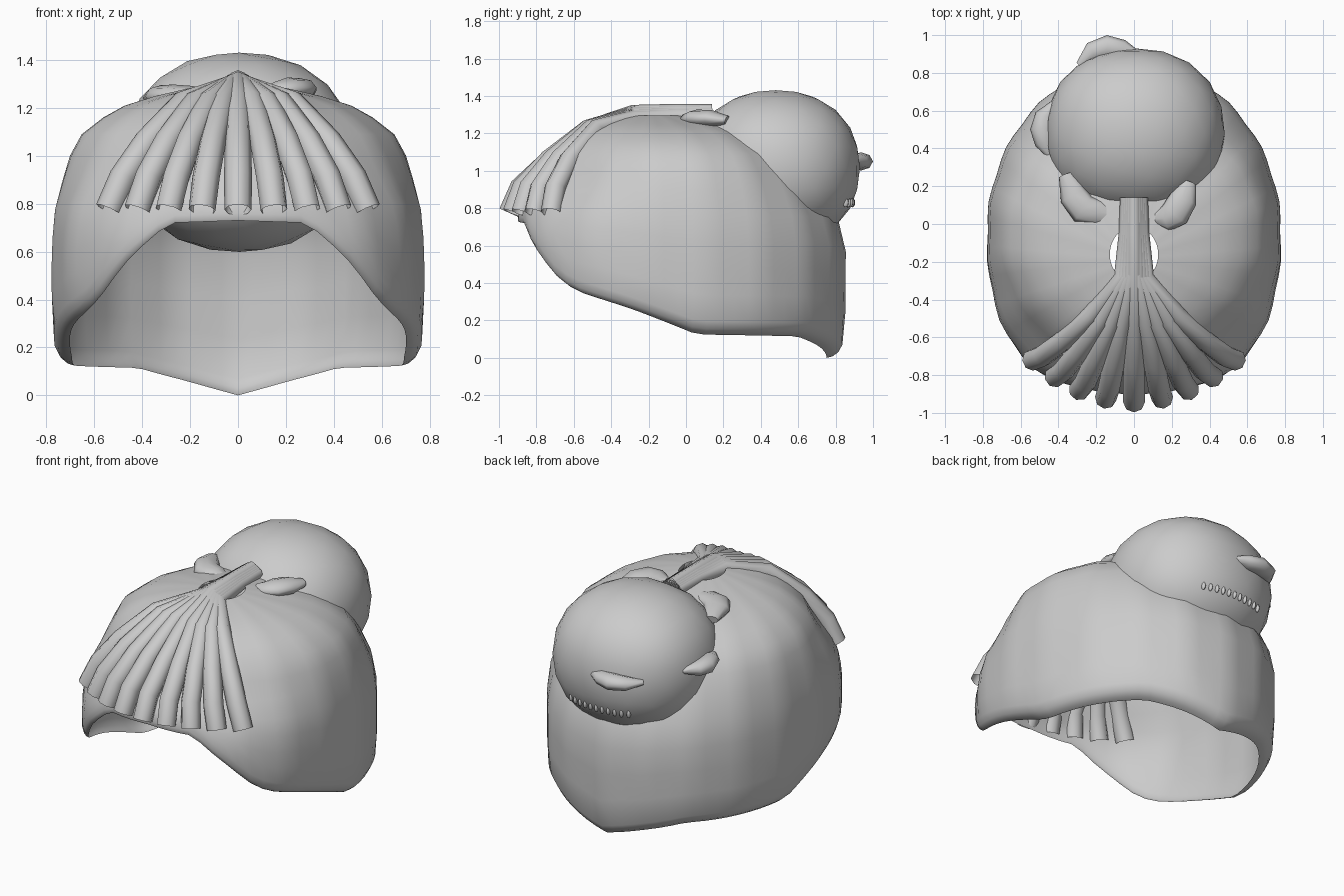
import bpy, bmesh, math
from mathutils import Vector

if "Cube" in bpy.data.objects:
    bpy.data.objects.remove(bpy.data.objects["Cube"])


def lerp_table(t, table):
    # piecewise linear lookup in ascending (key, value) pairs
    if t <= table[0][0]:
        return table[0][1]
    for (a, va), (b, vb) in zip(table, table[1:]):
        if t <= b:
            return va + (vb - va) * (t - a) / (b - a)
    return table[-1][1]


def mesh_object(name, bm):
    me = bpy.data.meshes.new(name)
    bmesh.ops.recalc_face_normals(bm, faces=bm.faces[:])
    for f in bm.faces:
        f.smooth = True
    bm.to_mesh(me)
    bm.free()
    ob = bpy.data.objects.new(name, me)
    bpy.context.collection.objects.link(ob)
    return ob


def tube(name, points, radii, caps=False, flat=1.0):
    # round tube along a path, optionally flattened in z about its first point
    cu = bpy.data.curves.new(name, 'CURVE')
    cu.dimensions = '3D'
    cu.bevel_depth = 1.0
    cu.bevel_resolution = 2
    cu.use_fill_caps = caps
    sp = cu.splines.new('POLY')
    sp.points.add(len(points) - 1)
    z0 = points[0][2]
    for p, co, r in zip(sp.points, points, radii):
        p.co = (co[0], co[1], (co[2] - z0) / flat, 1)
        p.radius = r
    ob = bpy.data.objects.new(name, cu)
    ob.location.z = z0
    ob.scale.z = flat
    bpy.context.collection.objects.link(ob)
    return ob


# hair cap: open shell from the crown hole down to a curled-in hairline
SPREAD = [(0.1, 1.0), (0.6, 1.005), (0.8, .985), (1.0, .91), (1.07, .87),
          (1.13, .80), (1.22, .59), (1.27, .35), (1.295, .165)]
SHRINK = [(0.6, 0), (0.8, .04), (1.0, .11), (1.13, .12), (1.22, .07), (1.27, 0)]
HAIRLINE = [(0, .73), (22, .72), (34, .58), (45, .43), (52, .36),
            (72, .265), (97, .125), (143, .115), (162, .06), (180, 0)]
TOP = (1.295, 1.28, 1.25, 1.21, 1.16, 1.09, 1.0, .9)
FOLD = ((.07, .99), (.03, .965), (.008, .93), (0, .895))   # height over rim, inset
SEG = 72
bm = bmesh.new()
rings = []
for level in range(len(TOP) + 4 + len(FOLD)):
    ring = []
    for i in range(SEG):
        phi = 2 * math.pi * i / SEG
        deg = math.degrees(min(phi, 2 * math.pi - phi))
        rim = lerp_table(deg, HAIRLINE)
        c, sn = math.cos(phi), math.sin(phi)
        low = level - len(TOP)
        fold = low - 4
        inset = 1
        if low < 0:
            z = TOP[level]
        elif fold < 0:
            z = .9 + (rim + .07 - .9) * (low + 1) / 5
        else:
            z = rim + FOLD[fold][0]
            inset = FOLD[fold][1] + (1 - FOLD[fold][1]) * .85 * max(0, c)
        # slightly boxier outline towards the front, low on the cap
        s = lerp_table(z, SPREAD)
        front = lerp_table(z, [(.75, .5), (.9, 1), (1.0, 1.25)])
        s -= lerp_table(z, SHRINK) * c * c * (1 if c < 0 else front)
        s += .006 * math.cos(18 * phi) * (1 if 0 < level and fold < 0 else 0)
        box = 1
        if c > 0:
            e = lerp_table(z, [(.7, 2.45), (.95, 2.0)])
            box = (abs(sn) ** e + c ** e) ** (-1 / e)
        cy = -.04 - .12 * (1 - min(1, s)) / .83
        s *= box * inset
        ring.append(bm.verts.new((.775 * s * sn, cy - .885 * s * c, z)))
    rings.append(ring)
for a, b in zip(rings, rings[1:]):
    for i in range(SEG):
        j = (i + 1) % SEG
        bm.faces.new((a[i], a[j], b[j], b[i]))
mesh_object("hair_cap", bm)

# bun: coarse, slightly boxy ball at the back of the head
BUN, BUN_R = Vector((.005, .48, 1.015)), Vector((.475, .45, .416))
bm = bmesh.new()
bmesh.ops.create_icosphere(bm, subdivisions=3, radius=1)
for v in bm.verts:
    v.co *= sum(abs(a) ** 2.2 for a in v.co) ** (-1 / 2.2)
    v.co = BUN + v.co * BUN_R
mesh_object("bun", bm)

# fringe strands fanning out from the crown
TIPS = [(0, -.945), (.15, -.925), (.29, -.88), (.42, -.81), (.54, -.72)]
STEPS = [(.42, .35, 1.225), (.70, .67, 1.06), (.89, .91, .91), (1, 1, .775)]
for k, (tx, ty) in enumerate(TIPS):
    for side in ((1, -1) if k else (1,)):
        top = 1.32 - .05 * tx
        path = [(side * tx * .07, .14, top), (side * tx * .08, -.05, top),
                (side * tx * .12, -.28, top - .01)]
        for fx, fy, z in STEPS:
            fy += .12 * k * fy * (1 - fy)
            path.append((side * tx * fx, -.28 + (ty + .28) * fy, z))
        tube("fringe_strand", path, (.036, .038, .043, .05, .056, .058, .057))

# hair tie folds showing around the bun
R = (.03, .07, .08, .075, .04)
tube("tie_fold_right", [(.11, .03, 1.27), (.17, .03, 1.27), (.22, .06, 1.28),
                        (.26, .13, 1.28), (.29, .22, 1.27)], R, True, .6)
tube("tie_fold_left", [(-.11, .04, 1.25), (-.19, .06, 1.25), (-.27, .08, 1.25),
                       (-.32, .15, 1.25), (-.36, .26, 1.24)], R, True, .6)
R = (.02, .055, .065, .055, .02)
tube("tie_fold_side", [(-.44, .36, 1.09), (-.47, .43, 1.09), (-.485, .5, 1.08),
                       (-.47, .57, 1.08), (-.42, .64, 1.08)], R, True, .75)
tube("tie_fold_back", [(-.29, .84, 1.05), (-.22, .91, 1.05), (-.14, .935, 1.05),
                       (-.06, .92, 1.05), (.03, .89, 1.05)], R, True, .75)

# comb teeth along the lower back of the bun
for i in range(11):
    x = -.2 + .04 * i
    h = abs(.83 - BUN.z) / BUN_R.z
    y = BUN.y + BUN_R.y * (1 - h ** 2.2 - abs(x / BUN_R.x) ** 2.2) ** (1 / 2.2)
    bm = bmesh.new()
    bmesh.ops.create_uvsphere(bm, u_segments=8, v_segments=6, radius=1)
    ob = mesh_object("comb_tooth", bm)
    ob.scale = (.011, .016, .025)
    ob.location = (x, y - .005, .83)
